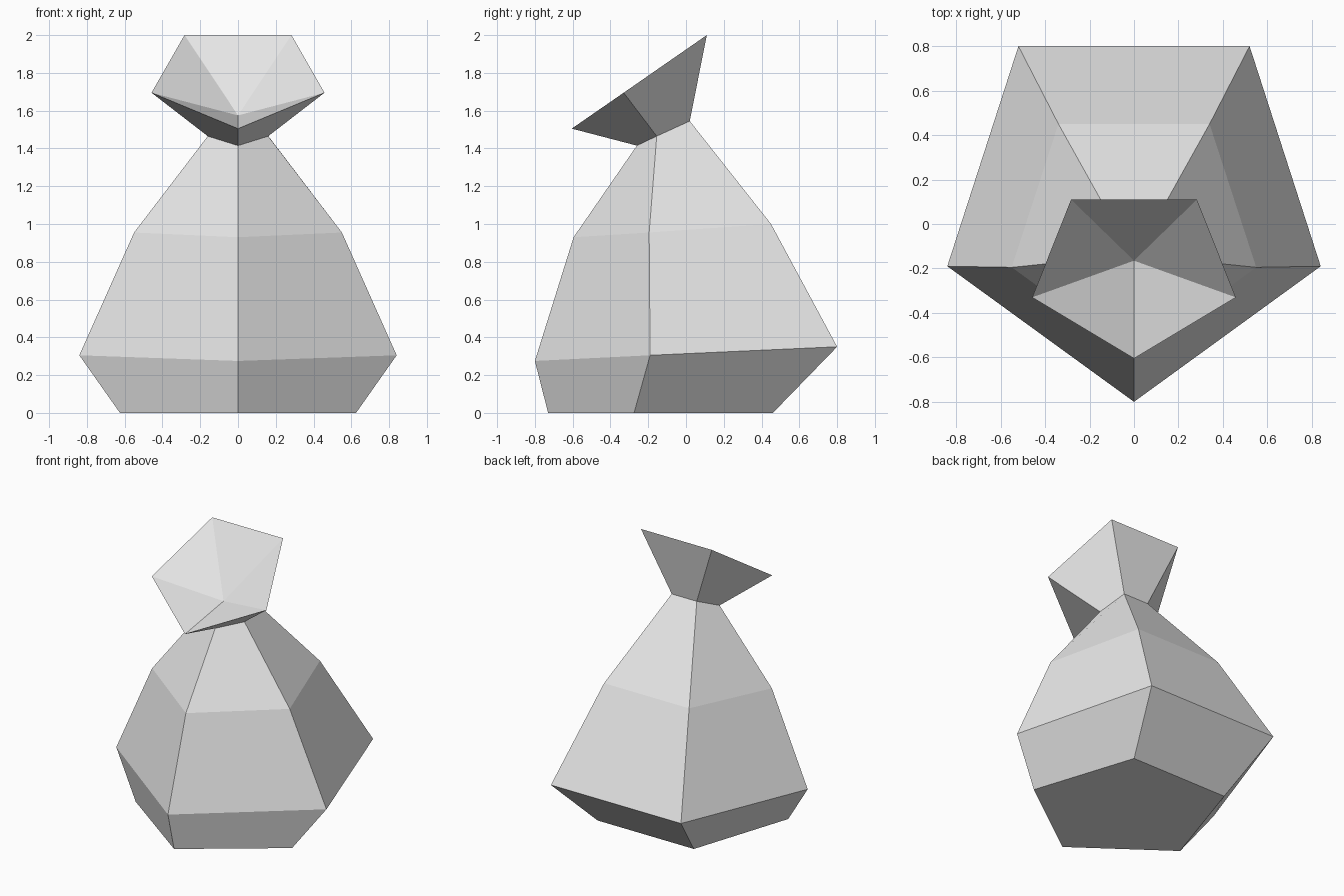
import bpy
import bmesh

default_cube = bpy.data.objects.get("Cube")
if default_cube:
    bpy.data.objects.remove(default_cube, do_unlink=True)

# Single plain grey
grey = bpy.data.materials.new("light_grey")
grey.use_nodes = True
colour = (0.8, 0.8, 0.8, 1)
grey.diffuse_color = colour
grey.node_tree.nodes["Principled BSDF"].inputs["Base Color"].default_value = colour


def ring(bm, front, side, back):
    """Mirrored five-sided loop: front (y, z), side and back (x, y, z)."""
    (fy, fz), (sx, sy, sz), (bx, by, bz) = front, side, back
    points = [(0, fy, fz), (sx, sy, sz), (bx, by, bz), (-bx, by, bz), (-sx, sy, sz)]
    return [bm.verts.new(p) for p in points]


bm = bmesh.new()
rings = [
    ring(bm, (-.73, 0), (.625, -.275, 0), (.385, .46, 0)),            # base
    ring(bm, (-.80, .275), (.84, -.19, .305), (.52, .80, .35)),       # belly
    ring(bm, (-.595, .93), (.55, -.195, .955), (.34, .45, 1.0)),      # shoulder
    ring(bm, (-.26, 1.415), (.16, -.155, 1.465), (.10, .02, 1.545)),  # neck
    ring(bm, (-.605, 1.505), (.458, -.33, 1.695), (.283, .11, 2.0)),  # flared rim
]

# Walls between neighbouring rings
for low, high in zip(rings, rings[1:]):
    for i in range(5):
        j = (i + 1) % 5
        bm.faces.new((low[i], low[j], high[j], high[i]))

# Flat base and sunken funnel inside the rim
bm.faces.new(rings[0][::-1])
pit = bm.verts.new((0, -.165, 1.575))
rim = rings[-1]
for i in range(5):
    bm.faces.new((rim[i], rim[(i + 1) % 5], pit))

bmesh.ops.recalc_face_normals(bm, faces=bm.faces)
mesh = bpy.data.meshes.new("tied_sack")
bm.to_mesh(mesh)
bm.free()
mesh.materials.append(grey)
sack = bpy.data.objects.new("tied_sack", mesh)
bpy.context.collection.objects.link(sack)
